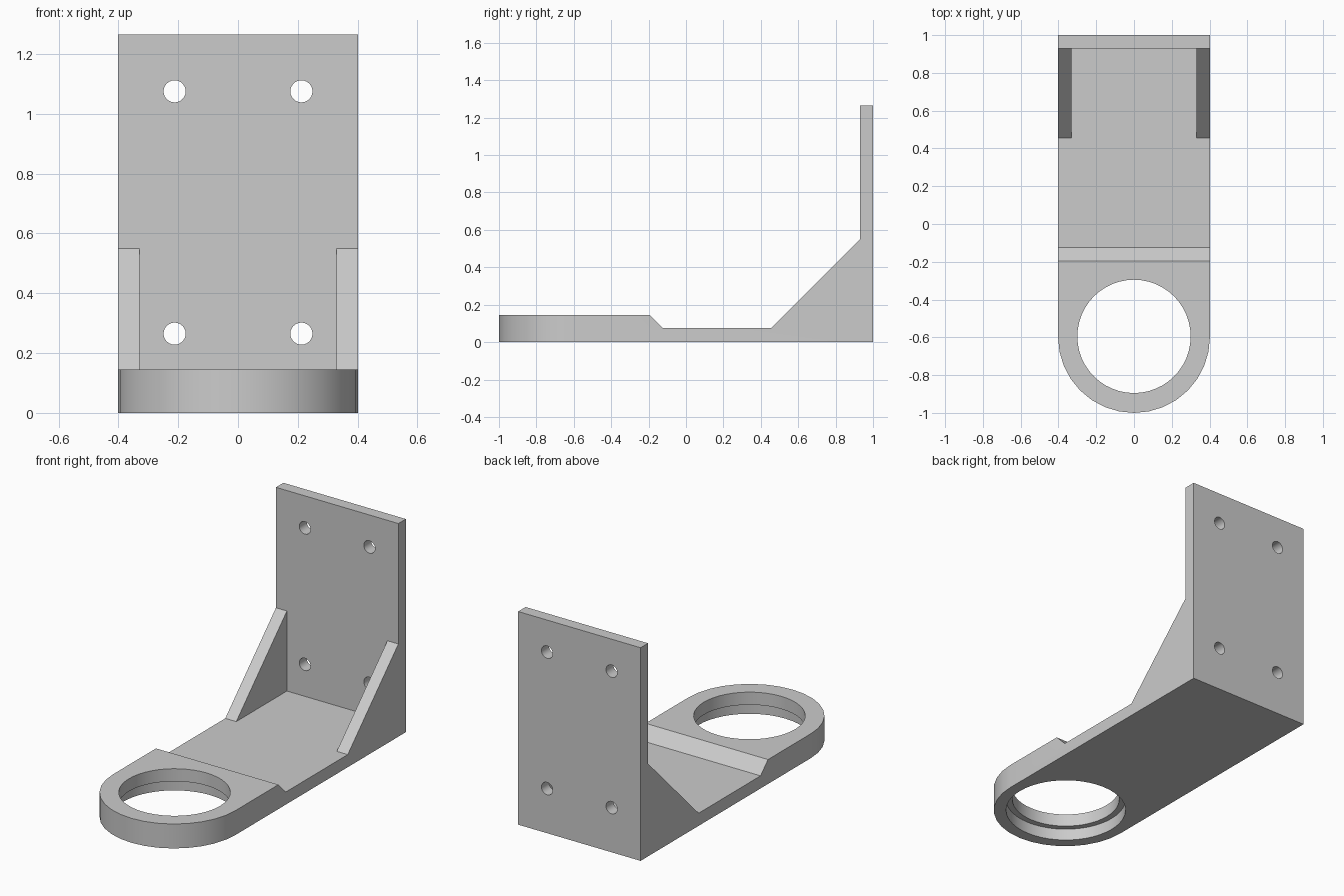
import bpy
import bmesh
import math
from mathutils import Matrix, Vector

if "Cube" in bpy.data.objects:
    bpy.data.objects.remove(bpy.data.objects["Cube"])

HALF_W = 0.402        # half width of the bracket
HEIGHT = 1.265        # top of the back plate
FLOOR = 0.075         # thin part of the arm
RING_TOP = 0.145      # thick part around the ring
PLATE_Y = 0.93        # front of the back plate
RING_Y = -1 + HALF_W  # centre of the ring
GUSSET_IN = 0.33      # inner side of the gussets

grey = bpy.data.materials.new("light grey")
grey.use_nodes = True
grey.diffuse_color = (0.6, 0.6, 0.6, 1)
grey.node_tree.nodes["Principled BSDF"].inputs["Base Color"].default_value = (0.6, 0.6, 0.6, 1)


def prism(name, points, direction):
    """Closed outline of 3D points, extruded along a direction."""
    bm = bmesh.new()
    face = bm.faces.new([bm.verts.new(p) for p in points])
    out = bmesh.ops.extrude_face_region(bm, geom=[face])
    moved = [g for g in out["geom"] if isinstance(g, bmesh.types.BMVert)]
    bmesh.ops.translate(bm, verts=moved, vec=Vector(direction))
    bmesh.ops.recalc_face_normals(bm, faces=bm.faces)
    return to_object(name, bm)


def cylinder(name, radius, depth, centre, segments, axis="Z"):
    bm = bmesh.new()
    turn = Matrix.Rotation(math.pi / 2, 4, "X") if axis == "Y" else Matrix()
    bmesh.ops.create_cone(bm, cap_ends=True, segments=segments, radius1=radius,
                          radius2=radius, depth=depth,
                          matrix=Matrix.Translation(centre) @ turn)
    return to_object(name, bm)


def to_object(name, bm):
    mesh = bpy.data.meshes.new(name)
    bm.to_mesh(mesh)
    bm.free()
    mesh.materials.append(grey)
    obj = bpy.data.objects.new(name, mesh)
    bpy.context.collection.objects.link(obj)
    return obj


def combine(target, tool, operation):
    """Apply a boolean and discard the tool."""
    mod = target.modifiers.new("shape", "BOOLEAN")
    mod.operation, mod.object, mod.solver = operation, tool, "EXACT"
    bpy.context.view_layer.objects.active = target
    bpy.ops.object.modifier_apply(modifier=mod.name)
    bpy.data.objects.remove(tool)


# Side silhouette: ring, ramp, arm, gusset slope and back plate
side = [(-1.2, 0), (1, 0), (1, HEIGHT), (PLATE_Y, HEIGHT), (PLATE_Y, 0.55),
        (0.455, FLOOR), (-0.125, FLOOR), (-0.195, RING_TOP), (-1.2, RING_TOP)]
bracket = prism("mounting_bracket", [(-0.6, y, z) for y, z in side], (1.2, 0, 0))

# Plan outline with the rounded front end
STEPS = 16
arc = [math.pi + math.pi * i / STEPS for i in range(STEPS + 1)]
plan = [(HALF_W * math.cos(a), RING_Y + HALF_W * math.sin(a), -0.2) for a in arc]
plan += [(HALF_W, 1.2, -0.2), (-HALF_W, 1.2, -0.2)]
combine(bracket, prism("plan_cutter", plan, (0, 0, 2)), "INTERSECT")

# Open space between the two gussets
gap = [(0.455, FLOOR), (PLATE_Y, FLOOR), (PLATE_Y, 0.55), (0.455, 0.55)]
combine(bracket, prism("gap_cutter", [(-GUSSET_IN, y, z) for y, z in gap],
                       (2 * GUSSET_IN, 0, 0)), "DIFFERENCE")

# Ring opening, with a wider recess underneath
combine(bracket, cylinder("ring_cutter", 0.3, 1, (0, RING_Y + 0.003, 0), 48), "DIFFERENCE")
combine(bracket, cylinder("recess_cutter", 0.335, 0.14, (0, RING_Y + 0.003, 0), 48), "DIFFERENCE")

# Four screw holes through the back plate
for x in (-0.212, 0.212):
    for z in (0.265, 1.075):
        combine(bracket, cylinder("screw_cutter", 0.037, 0.3, (x, 0.965, z), 24, "Y"),
                "DIFFERENCE")

# Smooth round walls, sharp edges elsewhere
bpy.ops.object.select_all(action="DESELECT")
bracket.select_set(True)
bpy.context.view_layer.objects.active = bracket
bpy.ops.object.shade_smooth_by_angle(angle=math.radians(30))
